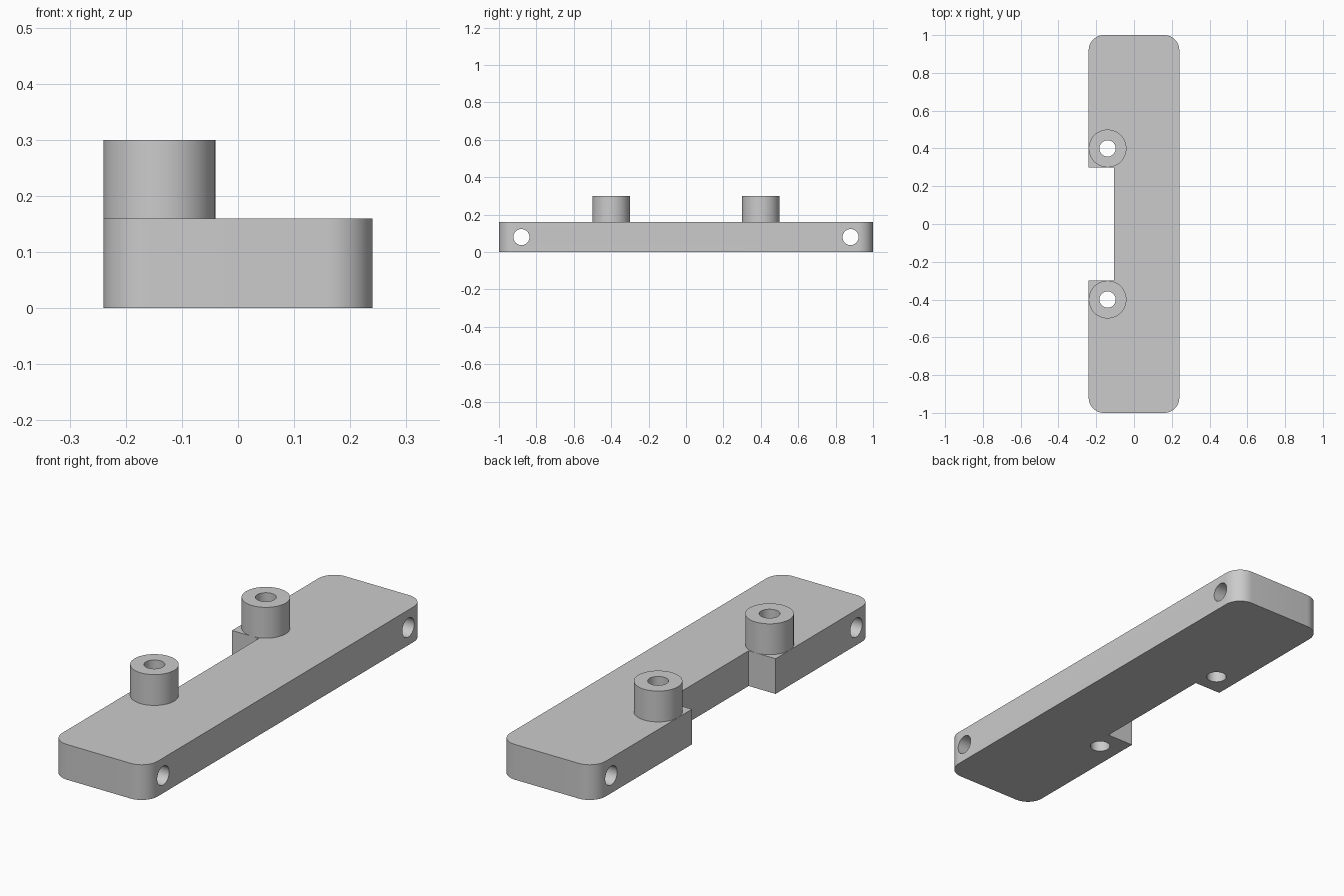
import bpy, bmesh, math
from mathutils import Matrix, Vector

cube = bpy.data.objects.get("Cube")
if cube:
    bpy.data.objects.remove(cube, do_unlink=True)

HALF_X, HALF_Y, TOP, BOSS_TOP = 0.24, 1.0, 0.16, 0.3
CORNER, HOLE, BOSS = 0.08, 0.043, 0.1
BOSS_X, BOSS_Y = -0.14, 0.4
NOTCH_X, NOTCH_Y = -0.105, 0.3
SIDE_Y = 0.88

grey = bpy.data.materials.new("plain grey")
grey.use_nodes = True
grey.diffuse_color = (0.6, 0.6, 0.6, 1)
grey.node_tree.nodes["Principled BSDF"].inputs["Base Color"].default_value = (0.6, 0.6, 0.6, 1)


def add_object(name, bm):
    bmesh.ops.recalc_face_normals(bm, faces=bm.faces)
    mesh = bpy.data.meshes.new(name)
    bm.to_mesh(mesh)
    bm.free()
    mesh.materials.append(grey)
    obj = bpy.data.objects.new(name, mesh)
    bpy.context.collection.objects.link(obj)
    return obj


def smooth(obj):
    bpy.ops.object.select_all(action='DESELECT')
    obj.select_set(True)
    bpy.context.view_layer.objects.active = obj
    bpy.ops.object.shade_smooth_by_angle(angle=math.radians(30))


# Base plate: rounded outline with a notch in the right edge, extruded upward
outline = []
corners = [(1, -1, -90), (1, 1, 0), (-1, 1, 90), (-1, -1, 180)]
for sx, sy, start in corners:
    for i in range(13):
        a = math.radians(start + 90 * i / 12)
        outline.append((sx * (HALF_X - CORNER) + CORNER * math.cos(a),
                        sy * (HALF_Y - CORNER) + CORNER * math.sin(a)))
    if (sx, sy) == (-1, 1):
        outline += [(-HALF_X, NOTCH_Y), (NOTCH_X, NOTCH_Y),
                    (NOTCH_X, -NOTCH_Y), (-HALF_X, -NOTCH_Y)]
bm = bmesh.new()
face = bm.faces.new([bm.verts.new((x, y, 0)) for x, y in outline])
extruded = bmesh.ops.extrude_face_region(bm, geom=[face], use_keep_orig=True)
bmesh.ops.translate(bm, vec=(0, 0, TOP),
                    verts=[v for v in extruded["geom"] if isinstance(v, bmesh.types.BMVert)])
base = add_object("base_plate", bm)

# Drill the cross holes and the vertical holes below the bosses
bm = bmesh.new()
for side in (-1, 1):
    for place in (Matrix.Translation((0, side * SIDE_Y, TOP / 2)) @ Matrix.Rotation(math.pi / 2, 4, 'Y'),
                  Matrix.Translation((BOSS_X, side * BOSS_Y, TOP / 2))):
        bmesh.ops.create_cone(bm, cap_ends=True, segments=48, radius1=HOLE,
                              radius2=HOLE, depth=0.8, matrix=place)
cutter = add_object("hole_cutter", bm)
cutter.hide_render = True
cut = base.modifiers.new("holes", 'BOOLEAN')
cut.operation = 'DIFFERENCE'
cut.solver = 'EXACT'
cut.object = cutter
bpy.ops.object.select_all(action='DESELECT')
bpy.context.view_layer.objects.active = base
base.select_set(True)
bpy.ops.object.modifier_apply(modifier=cut.name)
bpy.data.objects.remove(cutter, do_unlink=True)
smooth(base)

# Hollow bosses: wall profile spun around each hole
for name, side in (("front_boss", -1), ("back_boss", 1)):
    bm = bmesh.new()
    centre = Vector((BOSS_X, side * BOSS_Y, 0))
    profile = [(BOSS, TOP), (BOSS, BOSS_TOP), (HOLE, BOSS_TOP), (HOLE, TOP)]
    verts = [bm.verts.new(centre + Vector((r, 0, z))) for r, z in profile]
    edges = [bm.edges.new(pair) for pair in zip(verts, verts[1:])]
    bmesh.ops.spin(bm, geom=verts + edges, cent=centre, axis=(0, 0, 1),
                   angle=math.tau, steps=48, use_merge=True)
    bmesh.ops.remove_doubles(bm, verts=bm.verts, dist=0.0001)
    # Close the underside so the wall is solid
    rim = [e for e in bm.edges if e.is_boundary]
    bmesh.ops.bridge_loops(bm, edges=rim)
    smooth(add_object(name, bm))
